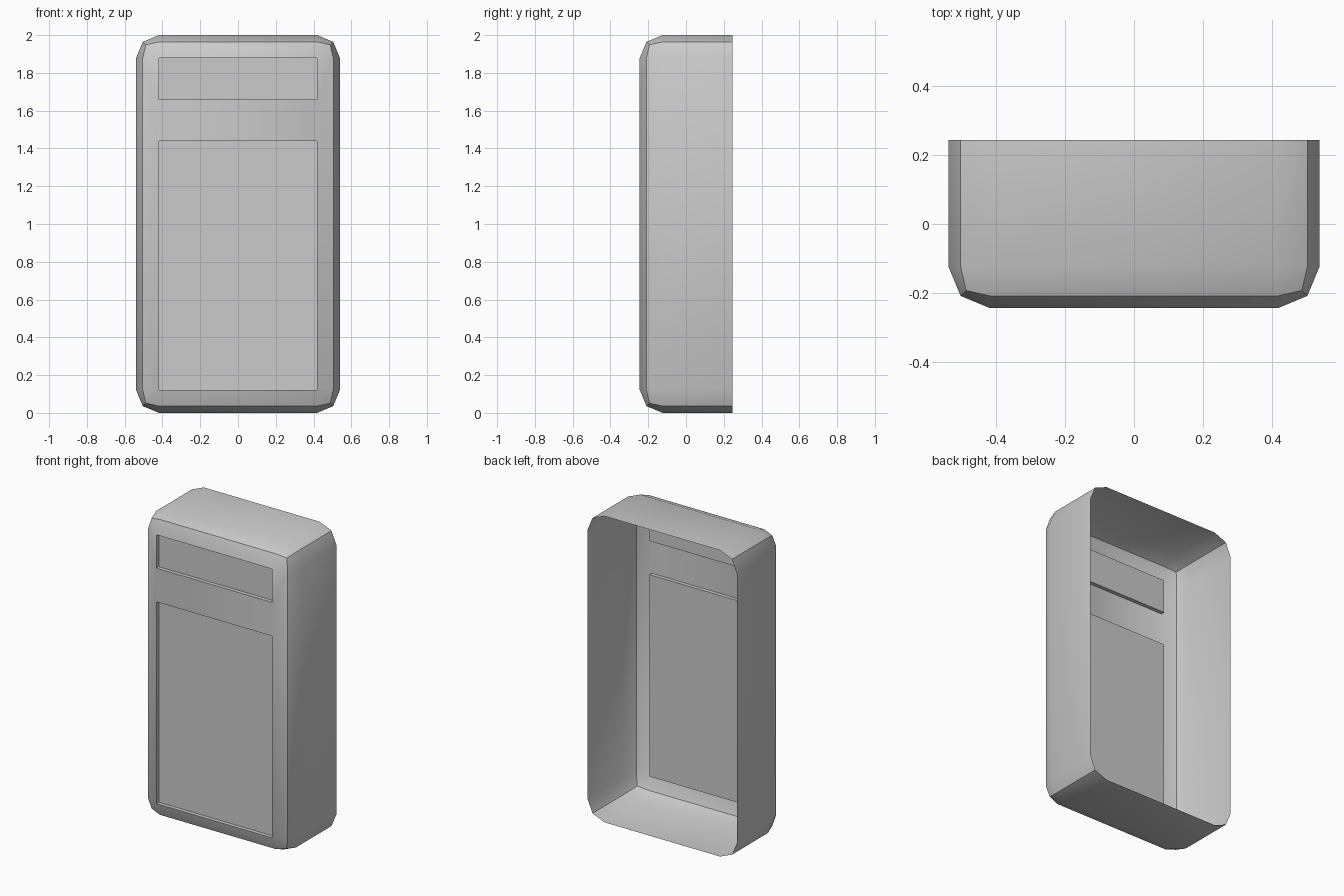
import bpy, bmesh
from mathutils import Vector

if "Cube" in bpy.data.objects:
    bpy.data.objects.remove(bpy.data.objects["Cube"])

W, D, H = 1.08, 0.49, 2.0      # overall size
R = 0.122                      # rounding radius
RECESS = 0.025                 # depth of the front panels
SPLITS = (1.44, 1.66)          # edges of the strip between the panels

bm = bmesh.new()

# Box, open at the back
bmesh.ops.create_cube(bm, size=1)
for v in bm.verts:
    v.co = Vector((v.co.x * W, v.co.y * D, (v.co.z + 0.5) * H))

# Round every edge except those around the back opening
edges = [e for e in bm.edges if min(v.co.y for v in e.verts) < 0]
bmesh.ops.bevel(bm, geom=edges, offset=R, offset_type='OFFSET',
                segments=2, profile=0.5, affect='EDGES', clamp_overlap=False)
bm.normal_update()
bmesh.ops.delete(bm, geom=[f for f in bm.faces if f.normal.y > 0.99], context='FACES')


def front_faces():
    bm.normal_update()
    return [f for f in bm.faces if f.normal.y < -0.99]


# Split the front into lower panel, strip and upper panel
for z in SPLITS:
    faces = front_faces()
    geom = set(faces)
    for f in faces:
        geom.update(f.edges)
        geom.update(f.verts)
    bmesh.ops.bisect_plane(bm, geom=list(geom), plane_co=(0, 0, z), plane_no=(0, 0, 1))

# Push both panels inwards
panels = [f for f in front_faces()
          if not SPLITS[0] < f.calc_center_median().z < SPLITS[1]]
for f in bmesh.ops.extrude_discrete_faces(bm, faces=panels)['faces']:
    for v in f.verts:
        v.co.y += RECESS
bm.normal_update()

mesh = bpy.data.meshes.new("shell")
bm.to_mesh(mesh)
bm.free()
shell = bpy.data.objects.new("shell", mesh)
bpy.context.collection.objects.link(shell)

# Smooth shading with the sharper bevel edges kept
bpy.context.view_layer.objects.active = shell
shell.select_set(True)
bpy.ops.object.shade_smooth_by_angle(angle=0.5236)
